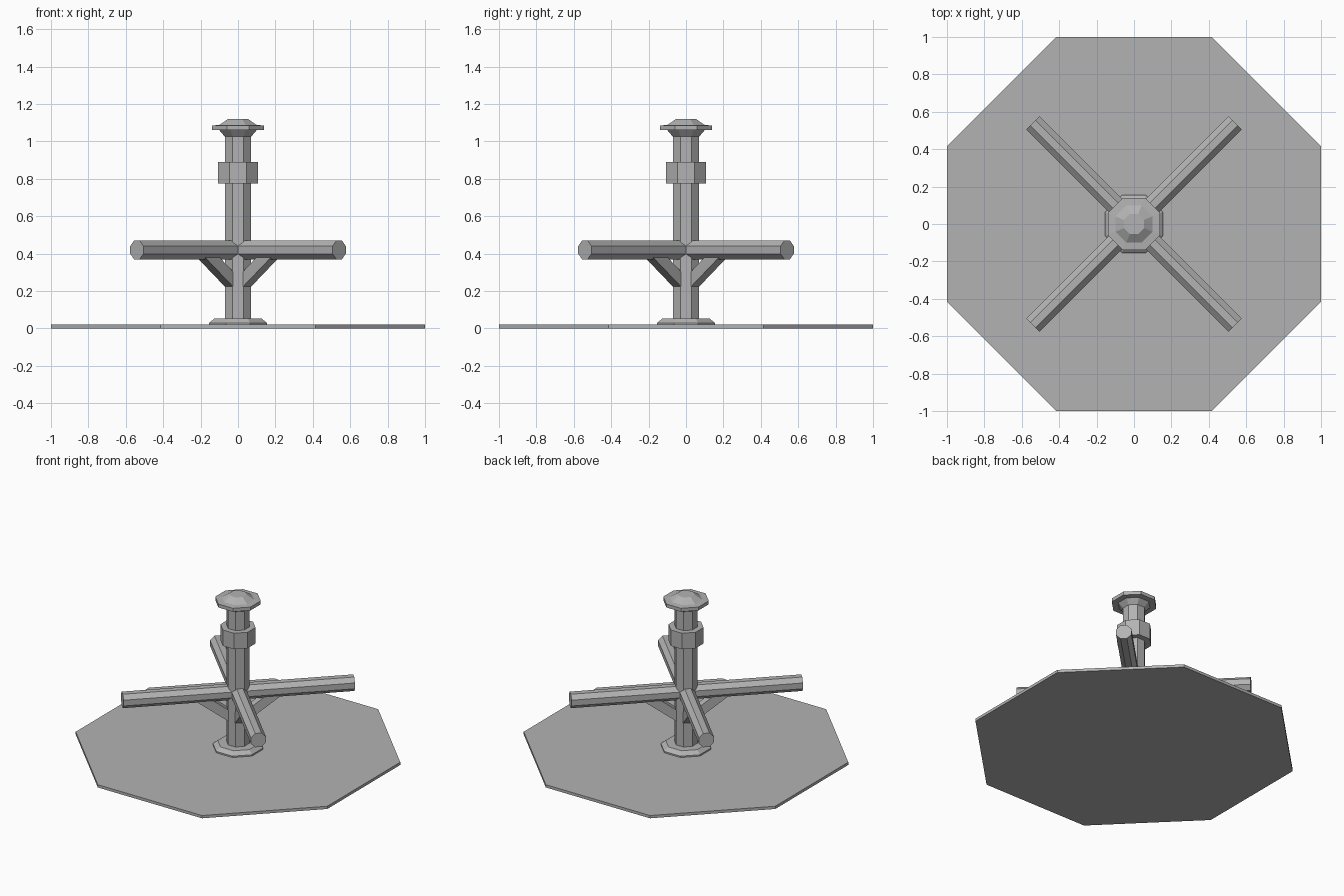
import bpy
import bmesh
from math import pi, cos, sin
from mathutils import Matrix, Vector

cube = bpy.data.objects.get("Cube")
if cube:
    bpy.data.objects.remove(cube, do_unlink=True)

SIDES = 8
GREY = (0.45, 0.45, 0.45, 1)
grey = bpy.data.materials.new("plain grey")
grey.use_nodes = True
grey.diffuse_color = GREY
grey.node_tree.nodes["Principled BSDF"].inputs["Base Color"].default_value = GREY


def finish(name, bm):
    bmesh.ops.recalc_face_normals(bm, faces=bm.faces)
    mesh = bpy.data.meshes.new(name)
    bm.to_mesh(mesh)
    bm.free()
    mesh.materials.append(grey)
    obj = bpy.data.objects.new(name, mesh)
    bpy.context.collection.objects.link(obj)
    return obj


def loft(name, profile, matrix=Matrix()):
    """Stack octagons given as (flat-to-centre distance, height)."""
    bm = bmesh.new()
    rings = []
    for apothem, z in profile:
        r = apothem / cos(pi / SIDES)
        angles = [2 * pi * (i + 0.5) / SIDES for i in range(SIDES)]
        rings.append([bm.verts.new(matrix @ Vector((r * cos(a), r * sin(a), z)))
                      for a in angles])
    for low, high in zip(rings, rings[1:]):
        for i in range(SIDES):
            j = (i + 1) % SIDES
            bm.faces.new((low[i], low[j], high[j], high[i]))
    bm.faces.new(rings[0])
    bm.faces.new(rings[-1])
    return finish(name, bm)


def strut(name, outline, width, turn):
    """Extrude a side outline (distance from post, height) across its width."""
    bm = bmesh.new()
    face = bm.faces.new([bm.verts.new((r, -width / 2, z)) for r, z in outline])
    ext = bmesh.ops.extrude_face_region(bm, geom=[face])
    moved = [v for v in ext["geom"] if isinstance(v, bmesh.types.BMVert)]
    bmesh.ops.translate(bm, verts=moved, vec=(0, width, 0))
    bmesh.ops.transform(bm, matrix=turn, verts=bm.verts)
    return finish(name, bm)


# Ground plate, post and its fittings
loft("ground_plate", [(1, 0), (1, 0.02)])
loft("post_foot", [(0.155, 0.018), (0.155, 0.03), (0.125, 0.054)])
loft("post", [(0.07, 0.02), (0.07, 1.035)])
loft("collar", [(0.108, 0.775), (0.108, 0.89)])
loft("cap", [(0.07, 1.025), (0.1, 1.06), (0.14, 1.06), (0.14, 1.085),
             (0.1, 1.088), (0.053, 1.12)])

# Four diagonal push arms, each with a brace down to the post
for corner, name in enumerate(("back_left", "back_right", "front_right", "front_left")):
    turn = Matrix.Rotation(pi / 4 + corner * pi / 2, 4, "Z")
    along = Matrix.Translation((0, 0, 0.42)) @ turn @ Matrix.Rotation(pi / 2, 4, "Y")
    loft(name + "_arm", [(0.05, 0.02), (0.05, 0.765)], along)
    strut(name + "_brace", [(0.05, 0.21), (0.28, 0.38), (0.17, 0.38), (0.05, 0.29)],
          0.062, turn)
